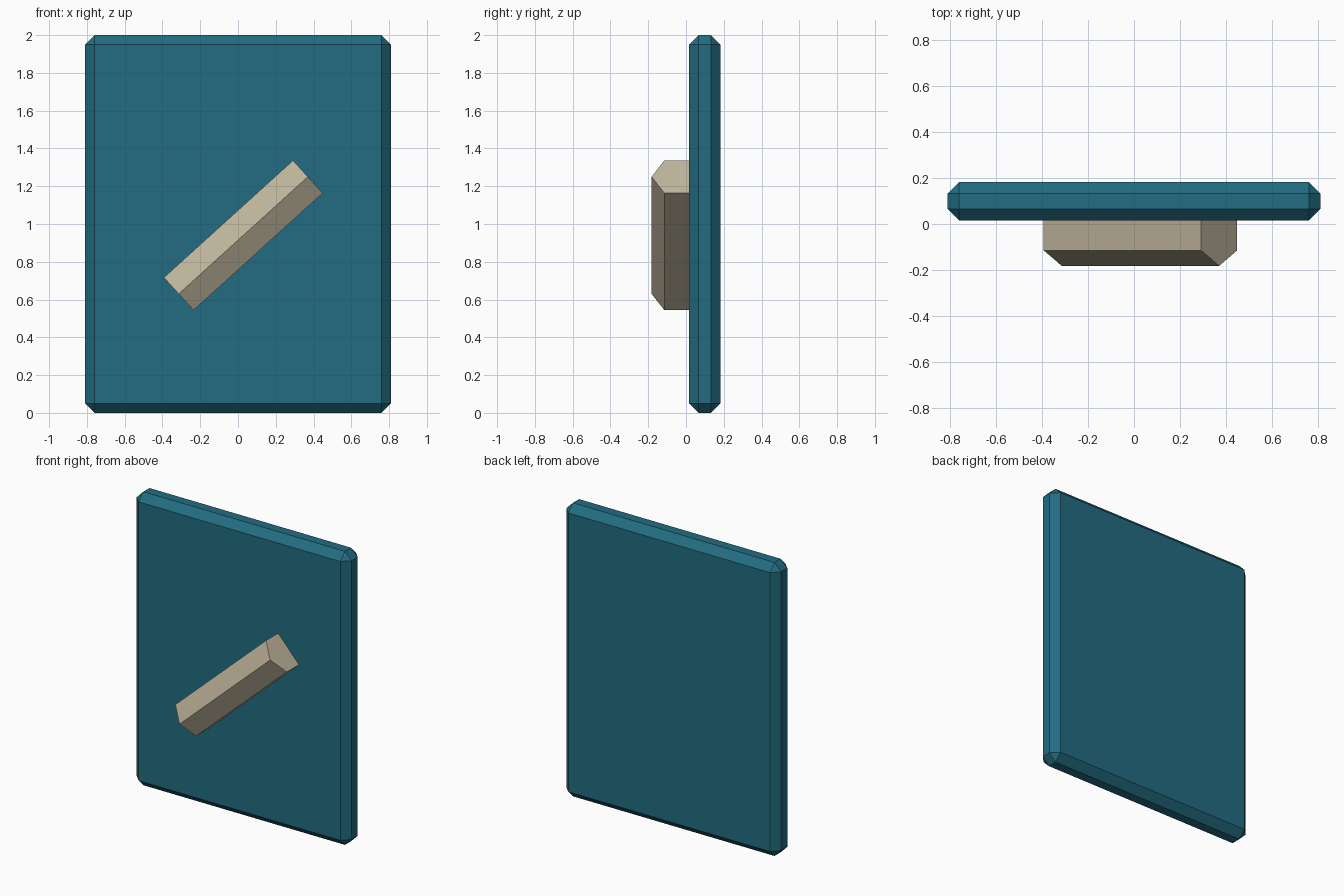
import bpy, math

if "Cube" in bpy.data.objects:
    bpy.data.objects.remove(bpy.data.objects["Cube"])


def paint(obj, name, rgb):
    mat = bpy.data.materials.new(name)
    mat.diffuse_color = (*rgb, 1)
    mat.use_nodes = True
    mat.node_tree.nodes["Principled BSDF"].inputs["Base Color"].default_value = mat.diffuse_color
    obj.data.materials.append(mat)


# Upright panel with a single chamfer on every edge
bpy.ops.mesh.primitive_cube_add(size=1, location=(0, 0.099, 1))
panel = bpy.context.object
panel.name = "panel"
panel.scale = (1.62, 0.166, 2)
bpy.ops.object.transform_apply(location=False, rotation=False, scale=True)
bevel = panel.modifiers.new("chamfer", 'BEVEL')
bevel.width = 0.05
bevel.segments = 1
paint(panel, "teal", (0.016, 0.15, 0.22))

# Slanted hexagonal bar, half sunk into the front of the panel
bpy.ops.mesh.primitive_cylinder_add(
    vertices=6, radius=0.135, depth=0.923,
    location=(0.028, -0.047, 0.94),
    rotation=(0, math.radians(47.8), 0))
bar = bpy.context.object
bar.name = "handle_bar"
paint(bar, "beige", (0.52, 0.46, 0.33))
